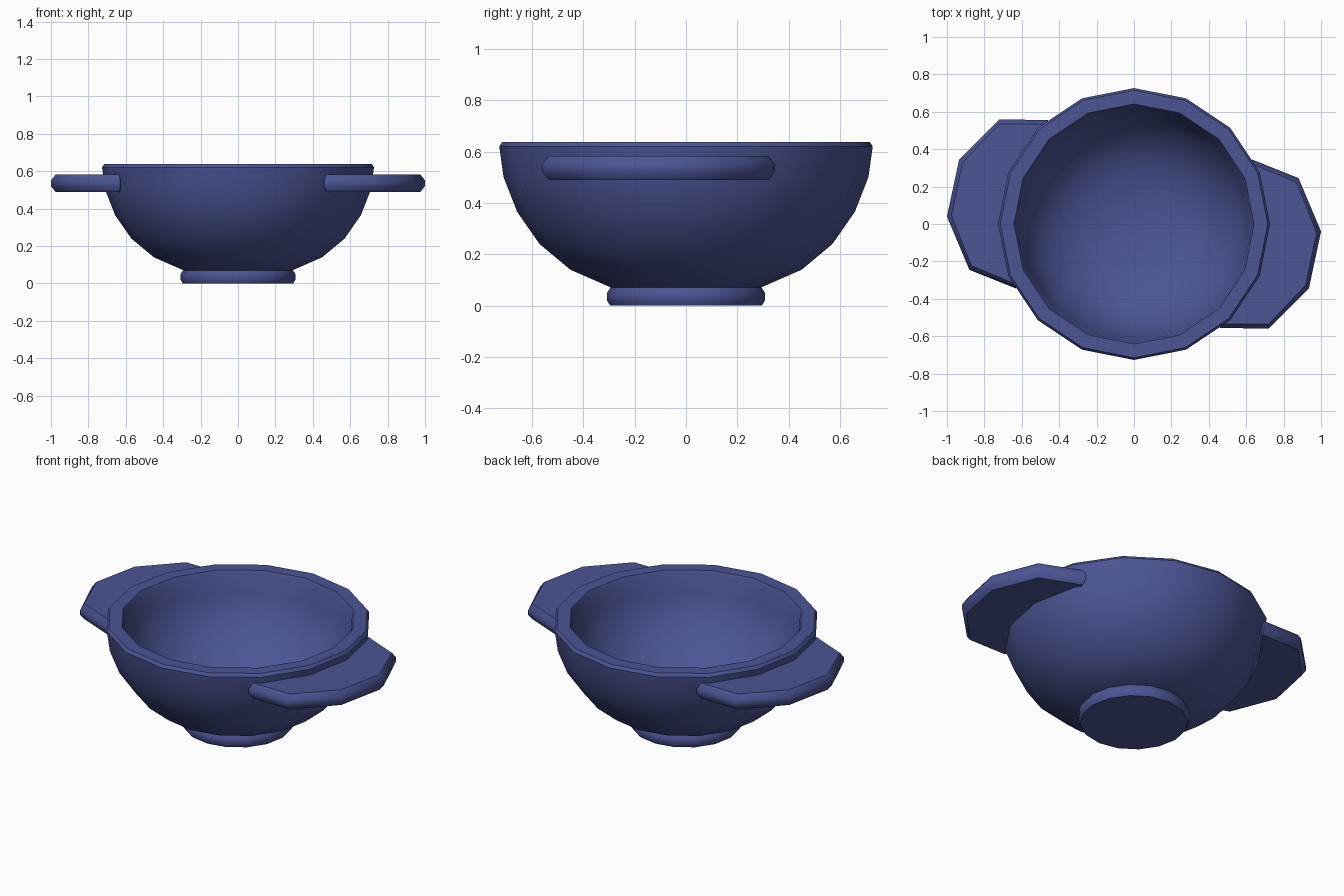
import bpy, bmesh
from math import sin, cos, pi, radians
from mathutils import Vector

if "Cube" in bpy.data.objects:
    bpy.data.objects.remove(bpy.data.objects["Cube"])

SIDES = 16
glaze = bpy.data.materials.new("blue_glaze")
glaze.diffuse_color = (0.07, 0.09, 0.30, 1)
glaze.use_nodes = True
glaze.node_tree.nodes["Principled BSDF"].inputs["Base Color"].default_value = glaze.diffuse_color


def finish(name, bm, angle):
    bmesh.ops.remove_doubles(bm, verts=bm.verts, dist=1e-5)
    bmesh.ops.recalc_face_normals(bm, faces=bm.faces)
    mesh = bpy.data.meshes.new(name)
    bm.to_mesh(mesh)
    bm.free()
    mesh.materials.append(glaze)
    ob = bpy.data.objects.new(name, mesh)
    bpy.context.collection.objects.link(ob)
    bpy.ops.object.select_all(action='DESELECT')
    ob.select_set(True)
    bpy.context.view_layer.objects.active = ob
    bpy.ops.object.shade_smooth_by_angle(angle=radians(angle))
    return ob


def lathe(name, profile, angle=35):
    """Spin (radius, z) points around the z axis."""
    bm = bmesh.new()
    verts = [bm.verts.new((r, 0, z)) for r, z in profile]
    edges = [bm.edges.new(pair) for pair in zip(verts, verts[1:])]
    bmesh.ops.spin(bm, geom=verts + edges, cent=(0, 0, 0), axis=(0, 0, 1),
                   angle=2 * pi, steps=SIDES, use_merge=True)
    return finish(name, bm, angle)


# Hollow bowl: outside wall, rim, then inside wall
lathe("bowl", [(0, 0.06), (0.29, 0.07), (0.45, 0.14), (0.57, 0.24),
               (0.657, 0.365), (0.71, 0.50), (0.727, 0.62), (0.715, 0.638),
               (0.642, 0.638), (0.632, 0.62), (0.615, 0.51), (0.57, 0.395),
               (0.495, 0.29), (0.39, 0.205), (0.25, 0.15), (0, 0.13)])

# Rounded foot ring with a flat base
lathe("foot", [(0, 0), (0.295, 0), (0.307, 0.02), (0.308, 0.048),
               (0.295, 0.07), (0, 0.07)], angle=40)

# Flat lug handles, a half turn apart; the inner edge is buried in the wall
outer = [(0.63, 0.345), (0.88, 0.245), (1.0, -0.04),
         (0.935, -0.345), (0.72, -0.56), (0.46, -0.555)]
inner = [(0.67 * cos(radians(a)), 0.67 * sin(radians(a)))
         for a in (-45, -22.5, 0, 22.5)]
outline = [Vector(p) for p in outer + inner]
middle = Vector((0.72, -0.11))
for name, turn in (("right_handle", 1), ("left_handle", -1)):
    bm = bmesh.new()
    rings = []
    for z, inset in ((0.49, 0.025), (0.52, 0), (0.55, 0), (0.582, 0.025)):
        ring = []
        for i, p in enumerate(outline):
            if i < len(outer):
                p = p + (middle - p).normalized() * inset
            ring.append(bm.verts.new((turn * p.x, turn * p.y, z)))
        rings.append(ring)
    n = len(outline)
    for a, b in zip(rings, rings[1:]):
        for i in range(n):
            j = (i + 1) % n
            bm.faces.new((a[i], a[j], b[j], b[i]))
    bm.faces.new(rings[0])
    bm.faces.new(rings[-1])
    finish(name, bm, 48)
